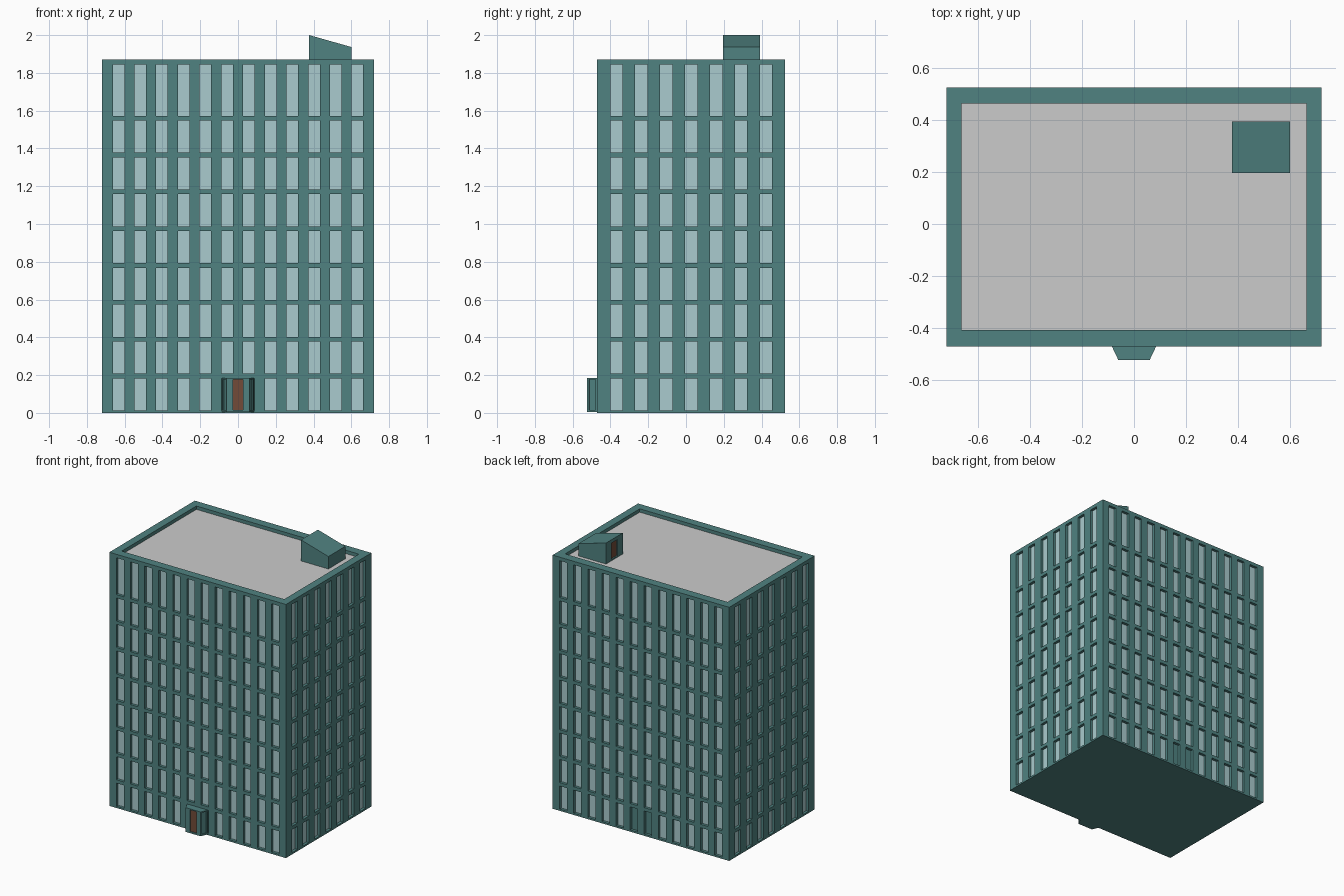
import bpy, bmesh
from mathutils import Vector

if "Cube" in bpy.data.objects:
    bpy.data.objects.remove(bpy.data.objects["Cube"])

X, Y0, Y1, H = 0.72, -0.47, 0.525, 1.87
ROOF_Z, UP = 1.845, Vector((0, 0, 1))


def material(name, rgb):
    m = bpy.data.materials.new(name)
    m.diffuse_color = (*rgb, 1)
    m.use_nodes = True
    m.node_tree.nodes["Principled BSDF"].inputs["Base Color"].default_value = m.diffuse_color
    return m


TEAL = material("teal_wall", (0.08, 0.225, 0.22))
GLASS = material("pale_glass", (0.40, 0.60, 0.62))
BROWN = material("brown_door", (0.17, 0.07, 0.04))


def face(bm, *pts):
    bm.faces.new([bm.verts.new(p) for p in pts])


def finish(bm, name, mat=None):
    bmesh.ops.remove_doubles(bm, verts=bm.verts, dist=1e-5)
    me = bpy.data.meshes.new(name)
    bm.to_mesh(me)
    bm.free()
    if mat:
        me.materials.append(mat)
    bpy.context.collection.objects.link(bpy.data.objects.new(name, me))


def wall(bm, a, b, us, zs, depth, pick):
    """Wall from a to b (outside on the right hand side); odd grid cells become
    recesses whose back panel goes into the mesh returned by pick(col, row)."""
    a, b = Vector((*a, 0)), Vector((*b, 0))
    d = (b - a).normalized()
    inward = UP.cross(d) * depth
    us = [0, *us, (b - a).length]
    for i in range(len(us) - 1):
        for j in range(len(zs) - 1):
            q = [a + d * us[m] + UP * zs[n]
                 for m, n in ((i, j), (i + 1, j), (i + 1, j + 1), (i, j + 1))]
            if i % 2 and j % 2:
                r = [p + inward for p in q]
                for k in range(4):
                    face(bm, q[k], q[(k + 1) % 4], r[(k + 1) % 4], r[k])
                face(pick(i // 2, j // 2), *r)
            else:
                face(bm, *q)


def spans(n, length, pitch, width):
    mid = [length / 2 + (i - (n - 1) / 2) * pitch for i in range(n)]
    return [m + s * width / 2 for m in mid for s in (-1, 1)]


walls, glass, doors = bmesh.new(), bmesh.new(), bmesh.new()

# Four facades with recessed windows; centre ground-floor bays stay blank
rows = [0]
for r in range(9):
    z = 0.013 + 0.195 * r
    rows += [z, 1.844 if r == 8 else z + 0.17]
rows.append(H)
wide = spans(12, 2 * X, 0.115, 0.061)
deep = spans(7, Y1 - Y0, 0.132, 0.065)
corners = [(-X, Y0), (X, Y0), (X, Y1), (-X, Y1)]


def wide_pick(c, r):
    return walls if r == 0 and c in (5, 6) else glass


for k in range(4):
    wall(walls, corners[k], corners[(k + 1) % 4], deep if k % 2 else wide, rows, 0.02,
         (lambda c, r: glass) if k % 2 else wide_pick)

# Parapet rim, its inner faces and the underside
inner = [(-0.663, Y0 + 0.062), (0.663, Y0 + 0.062), (0.663, Y1 - 0.063), (-0.663, Y1 - 0.063)]
for k in range(4):
    n = (k + 1) % 4
    face(walls, (*corners[k], H), (*corners[n], H), (*inner[n], H), (*inner[k], H))
    face(walls, (*inner[k], H), (*inner[n], H), (*inner[n], ROOF_Z), (*inner[k], ROOF_Z))
face(walls, *[(*c, 0) for c in reversed(corners)])
finish(walls, "walls", TEAL)
finish(glass, "windows", GLASS)

# Flat roof
roof = bmesh.new()
face(roof, *[(*c, ROOF_Z) for c in inner])
finish(roof, "roof_deck")

# Entrance porch: trapezoid plan, door in front, recessed panels on the angled sides
porch = bmesh.new()
plan = [(-0.085, Y0), (-0.06, -0.523), (0.06, -0.523), (0.085, Y0)]
pz = [0.005, 0.016, 0.176, 0.184]
side = (Vector(plan[1]) - Vector(plan[0])).length
wall(porch, plan[0], plan[1], [0.01, side - 0.01], pz, 0.008, lambda c, r: porch)
wall(porch, plan[1], plan[2], [0.033, 0.087], pz, 0.008, lambda c, r: doors)
wall(porch, plan[2], plan[3], [0.01, side - 0.01], pz, 0.008, lambda c, r: porch)
face(porch, *[(*p, pz[-1]) for p in plan])
face(porch, *[(*p, pz[0]) for p in reversed(plan)])
finish(porch, "entrance_porch", TEAL)

# Rooftop stair shed with a sloping top and a door on its tall side
shed = bmesh.new()
x0, x1, y0, y1, hi, lo = 0.377, 0.60, 0.196, 0.393, 2.0, 1.937
wall(shed, (x0, y1), (x0, y0), [0.062, 0.135], [ROOF_Z, ROOF_Z + 0.008, 1.975, hi],
     0.01, lambda c, r: doors)
face(shed, (x0, y0, ROOF_Z), (x1, y0, ROOF_Z), (x1, y0, lo), (x0, y0, hi))
face(shed, (x1, y1, ROOF_Z), (x0, y1, ROOF_Z), (x0, y1, hi), (x1, y1, lo))
face(shed, (x1, y0, ROOF_Z), (x1, y1, ROOF_Z), (x1, y1, lo), (x1, y0, lo))
face(shed, (x0, y0, hi), (x1, y0, lo), (x1, y1, lo), (x0, y1, hi))
finish(shed, "roof_stair_shed", TEAL)
finish(doors, "doors", BROWN)
